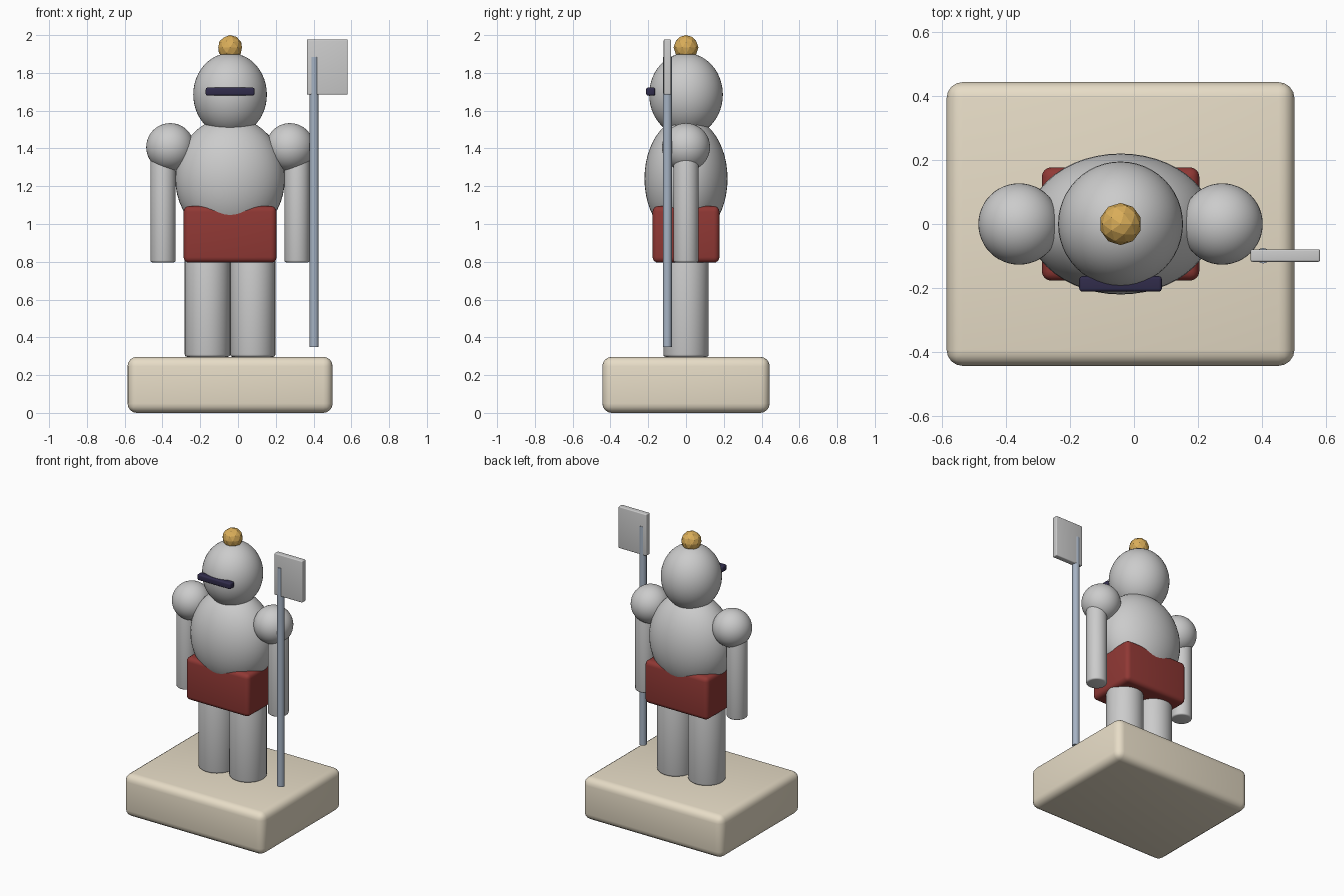
import bpy
from math import radians

if "Cube" in bpy.data.objects:
    bpy.data.objects.remove(bpy.data.objects["Cube"])

CX = -0.042  # centre line of the figure


def finish(name, color=None, bevel=0, smooth=True, segments=4):
    ob = bpy.context.object
    ob.name = name
    bpy.ops.object.transform_apply(location=False, rotation=False, scale=True)
    if bevel:
        m = ob.modifiers.new("bevel", 'BEVEL')
        m.width, m.segments = bevel, segments
        m.limit_method = 'ANGLE'
        m.angle_limit = radians(40)
        bpy.ops.object.modifier_apply(modifier=m.name)
    if smooth:
        bpy.ops.object.shade_smooth_by_angle(angle=radians(35))
    if color:
        mat = bpy.data.materials.new(name)
        mat.diffuse_color = (*color, 1)
        mat.use_nodes = True
        mat.node_tree.nodes["Principled BSDF"].inputs["Base Color"].default_value = mat.diffuse_color
        ob.data.materials.append(mat)
    return ob


def box(name, x, y, z, bevel, color=None):
    """Box from (min, max) pairs on each axis."""
    bpy.ops.mesh.primitive_cube_add(size=1, location=[sum(a) / 2 for a in (x, y, z)])
    bpy.context.object.scale = [a[1] - a[0] for a in (x, y, z)]
    return finish(name, color, bevel)


def ball(name, loc, radii):
    bpy.ops.mesh.primitive_uv_sphere_add(segments=48, ring_count=24, radius=1, location=loc)
    bpy.context.object.scale = radii
    return finish(name)


def rod(name, x, y, r, z0, z1, bevel=0, color=None, sides=32):
    bpy.ops.mesh.primitive_cylinder_add(vertices=sides, radius=r, depth=z1 - z0,
                                        location=(x, y, (z0 + z1) / 2))
    return finish(name, color, bevel, segments=3)


# plinth
box("plinth", (CX - 0.543, CX + 0.543), (-0.443, 0.443), (0, 0.297), 0.05, (0.8, 0.72, 0.57))

# legs, arms and shoulders on both sides
for side, s in (("left", -1), ("right", 1)):
    rod(f"{side}_leg", CX + s * 0.12, 0, 0.12, 0.297, 0.86, 0.012)
    rod(f"{side}_arm", CX + s * 0.355, 0, 0.067, 0.797, 1.39, 0.01)
    ball(f"{side}_shoulder", (CX + s * 0.317, 0, 1.407), (0.127, 0.127, 0.127))

# body
box("skirt", (CX - 0.246, CX + 0.246), (-0.177, 0.177), (0.795, 1.095), 0.03, (0.28, 0.04, 0.035))
ball("torso", (CX, 0, 1.24), (0.29, 0.22, 0.325))

# helmet, visor and finial
ball("helmet", (CX, 0, 1.685), (0.195, 0.195, 0.22))
box("visor", (CX - 0.129, CX + 0.129), (-0.211, -0.163), (1.68, 1.722), 0.01, (0.03, 0.025, 0.07))
bpy.ops.mesh.primitive_ico_sphere_add(subdivisions=2, radius=0.066, location=(CX, 0, 1.934))
finish("finial", (0.7, 0.42, 0.1), smooth=False)

# pole weapon
rod("pole", 0.403, -0.099, 0.024, 0.348, 1.885, 0, (0.38, 0.45, 0.55), 16)
box("blade", (0.364, 0.581), (-0.118, -0.079), (1.685, 1.977), 0.006)
